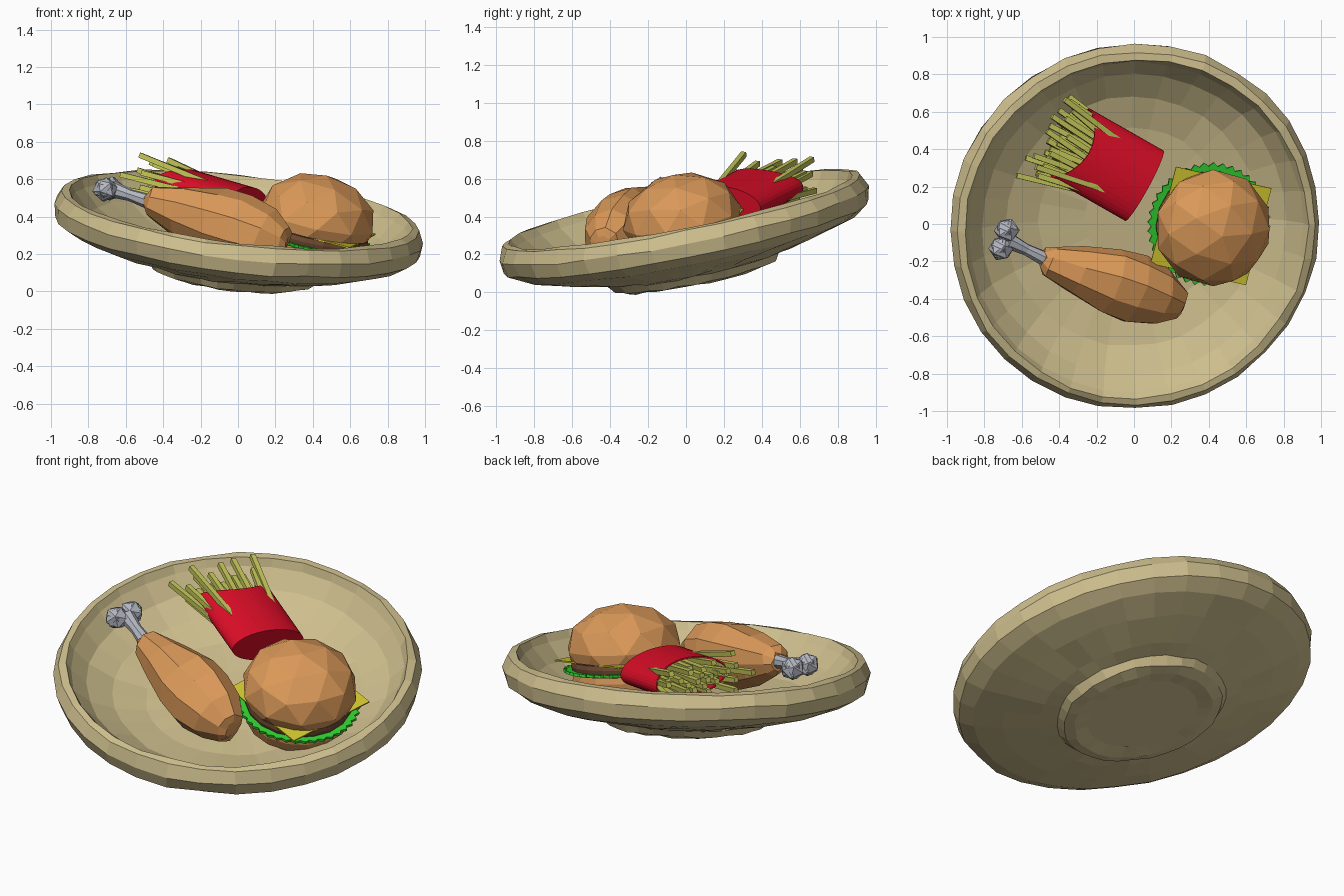
import bpy, bmesh, math, random
from mathutils import Vector, Matrix

random.seed(4)
if "Cube" in bpy.data.objects:
    bpy.data.objects.remove(bpy.data.objects["Cube"])


def material(name, rgb):
    m = bpy.data.materials.new(name)
    m.use_nodes = True
    m.diffuse_color = (*rgb, 1)
    m.node_tree.nodes["Principled BSDF"].inputs["Base Color"].default_value = (*rgb, 1)
    return m


TAN = material("plate_tan", (0.62, 0.52, 0.27))
BROWN = material("baked_brown", (0.71, 0.32, 0.10))
DARK = material("patty_brown", (0.16, 0.07, 0.03))
GREEN = material("lettuce_green", (0.03, 0.62, 0.03))
YELLOW = material("cheese_yellow", (0.65, 0.58, 0.03))
FRY = material("fry_yellow", (0.55, 0.56, 0.10))
RED = material("carton_red", (0.70, 0.004, 0.02))
GREY = material("bone_grey", (0.46, 0.48, 0.54))


def frame(origin, z_axis, x_hint=(1, 0, 0)):
    """Placement matrix with a given local z axis."""
    z = Vector(z_axis).normalized()
    x = Vector(x_hint)
    x = (x - z * x.dot(z)).normalized()
    m = Matrix((x, z.cross(x), z)).transposed().to_4x4()
    m.translation = Vector(origin)
    return m


def finish(name, bm, mat, matrix=Matrix()):
    bmesh.ops.recalc_face_normals(bm, faces=bm.faces)
    me = bpy.data.meshes.new(name)
    bm.to_mesh(me)
    bm.free()
    me.transform(matrix)
    me.materials.append(mat)
    ob = bpy.data.objects.new(name, me)
    bpy.context.collection.objects.link(ob)
    return ob


def lathe(name, profile, sides, mat, matrix, jitter=0.0, cap=True):
    """Rings of (radius, height) joined into a flat-faced solid."""
    bm = bmesh.new()
    rings = []
    for i, (r, h) in enumerate(profile):
        ring = []
        for k in range(sides):
            a = math.tau * (k + random.uniform(-4, 4) * jitter) / sides
            rr = r + random.uniform(-jitter, jitter)
            ring.append(bm.verts.new((rr * math.cos(a), rr * math.sin(a),
                                      h + random.uniform(-jitter, jitter))))
        rings.append(ring)
    for a, b in zip(rings, rings[1:]):
        for k in range(sides):
            j = (k + 1) % sides
            bm.faces.new((a[k], a[j], b[j], b[k]))
    if cap:
        bm.faces.new(rings[0])
        bm.faces.new(rings[-1])
    return finish(name, bm, mat, matrix)


def ball(name, radius, mat, matrix, subdiv=1, squash=1.0, cut=None):
    bm = bmesh.new()
    bmesh.ops.create_icosphere(bm, subdivisions=subdiv, radius=radius)
    bmesh.ops.scale(bm, vec=(1, 1, squash), verts=bm.verts)
    if cut is not None:
        geom = bm.verts[:] + bm.edges[:] + bm.faces[:]
        bmesh.ops.bisect_plane(bm, geom=geom, plane_co=(0, 0, cut),
                               plane_no=(0, 0, 1), clear_inner=True)
        bmesh.ops.holes_fill(bm, edges=bm.edges[:], sides=0)
    return finish(name, bm, mat, matrix)


# Tilted plate with a raised foot and a rounded rim
plate_profile = [(0.30, 0.075), (0.38, 0.065), (0.44, 0.08), (0.47, 0.12), (0.56, 0.14),
                 (0.75, 0.19), (0.90, 0.235), (0.98, 0.285), (0.995, 0.36), (0.965, 0.425),
                 (0.925, 0.435), (0.90, 0.39), (0.82, 0.30), (0.68, 0.225), (0.50, 0.18),
                 (0.25, 0.165)]
lathe("plate", plate_profile, 32, TAN, frame((0, 0, 0), (0.115, -0.2, 1)) @
      Matrix.Translation((-0.035, 0.06, 0)), jitter=0.006)

# Burger, stacked along its own leaning axis
burger = frame((0.40, 0.0, 0.285), (0.22, -0.2, 1))


def layer(h):
    return burger @ Matrix.Translation((0, 0, h))


lathe("bottom_bun", [(0.24, -0.14), (0.28, -0.11), (0.295, -0.05), (0.29, -0.01)],
      16, BROWN, burger)
lathe("patty", [(0.29, 0.002), (0.295, 0.025), (0.29, 0.05)], 18, DARK, burger)
ball("top_bun", 0.318, BROWN, layer(0.11), subdiv=2, squash=0.75, cut=-0.055)

bm = bmesh.new()
TEETH = 80
rims = [[bm.verts.new(((0.315 + 0.022 * (k % 2)) * math.cos(math.tau * k / TEETH),
                       (0.315 + 0.022 * (k % 2)) * math.sin(math.tau * k / TEETH),
                       h + 0.008 * (k % 2))) for k in range(TEETH)] for h in (-0.012, 0.004)]
for k in range(TEETH):
    j = (k + 1) % TEETH
    bm.faces.new((rims[0][k], rims[0][j], rims[1][j], rims[1][k]))
for rim in rims:
    bm.faces.new(rim)
finish("lettuce", bm, GREEN, burger)

bm = bmesh.new()
bmesh.ops.create_cube(bm, size=1)
bmesh.ops.scale(bm, vec=(0.54, 0.54, 0.008), verts=bm.verts)
finish("cheese_slice", bm, YELLOW, layer(0.053) @ Matrix.Rotation(math.radians(-15), 4, "Z"))

# Drumstick meat and bone
leg_start, leg_end = Vector((-0.49, -0.18, 0.485)), Vector((0.27, -0.44, 0.25))
meat = frame(leg_start, leg_end - leg_start)
lathe("drumstick_meat", [(0.05, 0.0), (0.085, 0.04), (0.14, 0.20), (0.185, 0.40),
                         (0.19, 0.55), (0.155, 0.70), (0.09, 0.81), (0.04, 0.83)],
      9, BROWN, meat, jitter=0.011)
shaft_end = Vector((-0.68, -0.085, 0.55))
lathe("bone_shaft", [(0.042, -0.03), (0.032, 0.1), (0.045, 0.21)], 8, GREY,
      frame(leg_start, shaft_end - leg_start))
for side, spot in (("left", (-0.68, -0.035, 0.55)), ("right", (-0.71, -0.13, 0.545))):
    ball("bone_knob_" + side, 0.07, GREY, frame(spot, (0.3, 0.2, 1)), subdiv=1, squash=0.95)
    ball("bone_knob_core_" + side, 0.066, GREY, frame(spot, (1, 0.2, 0.4)), subdiv=1)

# Fries carton: oval sleeve with a scooped upper lip
base, mouth = Vector((0.055, 0.205, 0.46)), Vector((-0.34, 0.43, 0.575))
carton = frame(base, mouth - base, (-0.5, -0.86, 0.1))
LENGTH, WIDE, THICK, SIDES = (mouth - base).length, 0.215, 0.10, 40
bm = bmesh.new()
low, high = [], []
for k in range(SIDES):
    a = math.tau * k / SIDES
    x, y = WIDE * math.cos(a), THICK * math.sin(a)
    scoop = 0.09 * max(0, math.sin(a)) ** 2
    low.append(bm.verts.new((x, y, 0)))
    high.append(bm.verts.new((x, y, LENGTH - scoop)))
for k in range(SIDES):
    j = (k + 1) % SIDES
    bm.faces.new((low[k], low[j], high[j], high[k]))
bm.faces.new(low)
box = finish("fries_carton", bm, RED, carton)
wall = box.modifiers.new("wall", "SOLIDIFY")
wall.thickness = 0.008

# Fries fanning out of the carton
bm = bmesh.new()
for row in (-1.5, -0.5, 0.5, 1.5):
    count = 9 if abs(row) < 1 else 7
    for i in range(count):
        u = 2 * i / (count - 1) - 1
        x = u * 0.165 * (1 if abs(row) < 1 else 0.8)
        y = row * 0.036 + random.uniform(-0.01, 0.01)
        tip = LENGTH + random.uniform(0.05, 0.19)
        made = bmesh.ops.create_cube(bm, size=1)["verts"]
        bmesh.ops.scale(bm, vec=(0.028, 0.028, tip - 0.2), verts=made)
        place = (Matrix.Translation((x, y, 0.2)) @
                 Matrix.Rotation(u * 0.14 + random.uniform(-0.14, 0.14), 4, "Y") @
                 Matrix.Rotation(-row * 0.05 + random.uniform(-0.06, 0.06), 4, "X") @
                 Matrix.Translation((0, 0, (tip - 0.2) / 2)))
        bmesh.ops.transform(bm, matrix=place, verts=made)
finish("fries", bm, FRY, carton)
